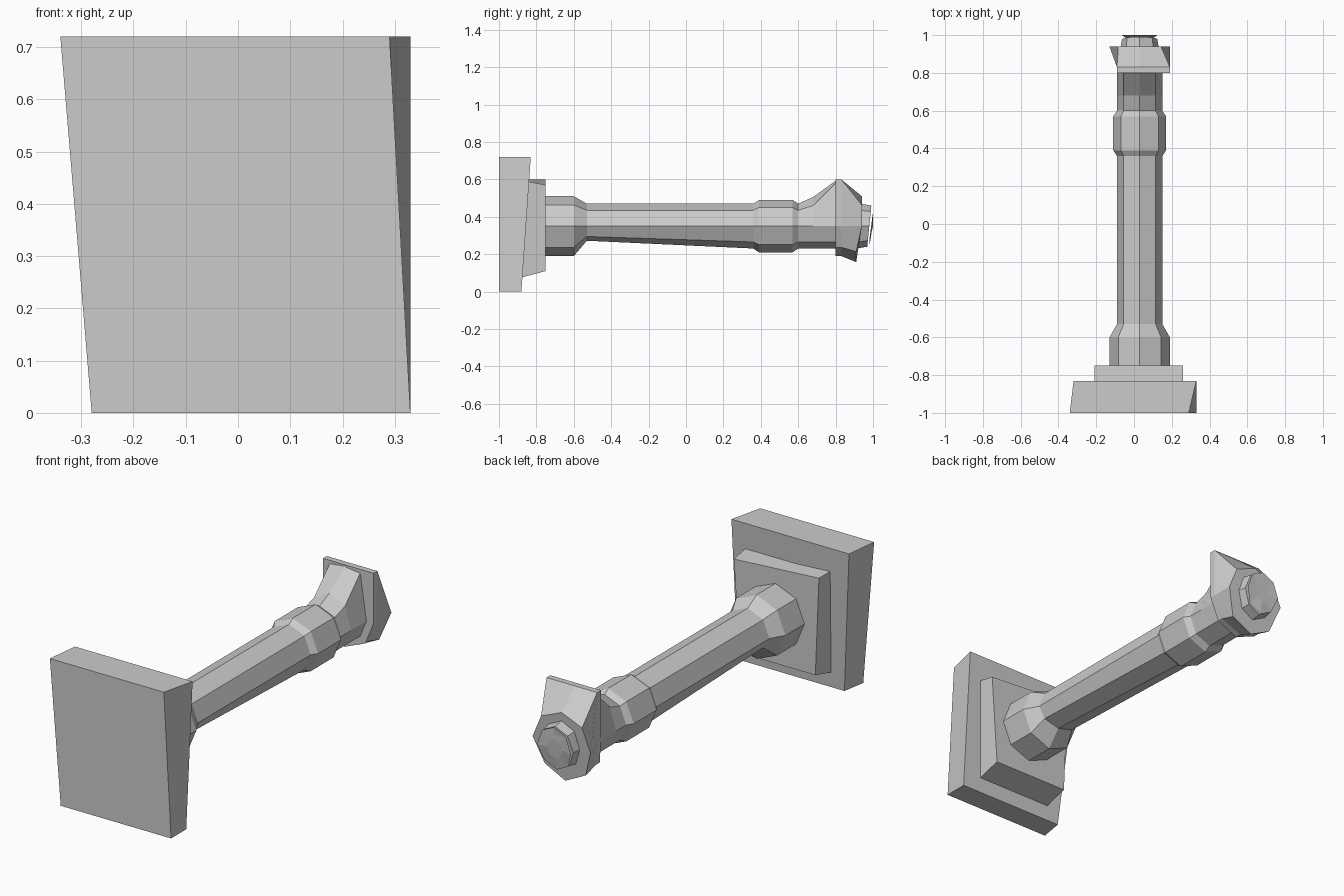
import bpy
import bmesh
from math import pi
from mathutils import Matrix, Vector

default_cube = bpy.data.objects.get("Cube")
if default_cube:
    bpy.data.objects.remove(default_cube, do_unlink=True)

GREY = (0.6, 0.6, 0.6, 1)
stone = bpy.data.materials.new("grey stone")
stone.use_nodes = True
stone.diffuse_color = GREY
for node in stone.node_tree.nodes:
    if node.type == 'BSDF_PRINCIPLED':
        node.inputs["Base Color"].default_value = GREY

# Axis and main radii of the column
axis = Vector((0.03, 0, 0.35))
foot_radius = 0.16
collar_radius = 0.14
shaft_radius = 0.12


def finish(name, bm):
    """Turn the bmesh into a flat shaded stone object."""
    bmesh.ops.recalc_face_normals(bm, faces=bm.faces)
    mesh = bpy.data.meshes.new(name)
    bm.to_mesh(mesh)
    bm.free()
    mesh.materials.append(stone)
    part = bpy.data.objects.new(name, mesh)
    bpy.context.collection.objects.link(part)


def block(name, left, right, front, back, bottom, top, weathering):
    """Box whose corners are shifted by a weathering rule."""
    bm = bmesh.new()
    bmesh.ops.create_cube(bm, size=1)
    for vert in bm.verts:
        is_right, is_back, is_top = (value > 0 for value in vert.co)
        vert.co.x = right if is_right else left
        vert.co.y = back if is_back else front
        vert.co.z = top if is_top else bottom
        vert.co += Vector(weathering(is_right, is_back, is_top))
    finish(name, bm)


def drum(name, start, end, start_radius, end_radius, reshape=None):
    """Eight-sided tapering piece along the axis, with corners up and sideways."""
    bm = bmesh.new()
    bmesh.ops.create_cone(bm, cap_ends=True, segments=8, depth=1,
                          radius1=start_radius, radius2=end_radius)
    turn = Matrix.Rotation(-pi / 2, 4, 'X')
    bmesh.ops.transform(bm, matrix=turn, verts=bm.verts)
    for vert in bm.verts:
        at_end = vert.co.y > 0
        vert.co.y = end if at_end else start
        if reshape:
            reshape(vert.co, at_end)
        vert.co += axis
    finish(name, bm)


# Plinth: left side leans outward, one front corner is worn back
def plinth_wear(is_right, is_back, is_top):
    if is_right:
        x = -0.04 if is_top and not is_back else 0
    else:
        x = (-0.06 if is_top else 0) + (0.02 if is_back else 0)
    y = -0.05 if is_back and not is_top else 0
    return x, y, 0


block("plinth", left=-0.28, right=0.33, front=-1, back=-0.83,
      bottom=0, top=0.72, weathering=plinth_wear)


# Step: narrows toward the foot and has a chipped upper corner
def step_wear(is_right, is_back, is_top):
    x = 0 if is_top else (-0.03 if is_right else 0.02)
    if not is_back:
        return x, 0, 0
    if is_top:
        return x, 0, -0.03 if is_right else 0
    return x, 0, 0.04


block("plinth_step", left=-0.21, right=0.26, front=-0.9, back=-0.75,
      bottom=0.07, top=0.6, weathering=step_wear)


# Shaft: worn thin underneath and on the left next to the foot
def worn_shaft(co, at_end):
    if not at_end and co.z < -0.01:
        co.z *= 0.65


def worn_taper(co, at_end):
    if at_end:
        worn_shaft(co, False)


drum("foot", -0.78, -0.6, foot_radius, foot_radius)
drum("foot_taper", -0.6, -0.53, foot_radius, shaft_radius, worn_taper)
drum("shaft", -0.53, 0.37, shaft_radius, shaft_radius, worn_shaft)

# Collar with sloped shoulders
drum("collar_front_slope", 0.36, 0.39, shaft_radius, collar_radius)
drum("collar", 0.39, 0.57, collar_radius, collar_radius)
drum("collar_back_slope", 0.57, 0.6, collar_radius, shaft_radius)


# Upper faces of the neck and head flare into a wide square edge
def flare(co, height):
    """Raise the upper half to a height, squaring it where it is tall."""
    radius = shaft_radius
    if co.z > 0.01:
        co.z = height
        if abs(co.x) < 0.01:
            co.z += 0.01
    co.x = max(-radius, min(radius, co.x))


def neck_start(co, at_end):
    if at_end and co.z > 0.01:
        co.z *= 1.3


def neck_flare(co, at_end):
    if at_end:
        flare(co, 0.24)
    else:
        neck_start(co, True)


drum("neck", 0.6, 0.68, shaft_radius, shaft_radius, neck_start)
drum("neck_flare", 0.68, 0.81, shaft_radius, shaft_radius, neck_flare)


# Head: tall wide edge in front, lower and rounder behind
def head_front_shape(co, at_end):
    if co.z > 0.01:
        if abs(co.x) > 0.01:
            co.x = foot_radius if co.x > 0 else -collar_radius
        co.z = 0.25
    if co.x < -shaft_radius:
        co.x = -shaft_radius


def head_back_shape(co, at_end):
    if not at_end:
        head_front_shape(co, at_end)
    elif co.z < -0.01:
        co.z *= 1.2
        co.y -= 0.03


def tip_shape(co, at_end):
    co.x *= 0.85
    if at_end:
        co.y += co.z / 10
    elif co.z > 0:
        co.y += 0.02


drum("head_edge", 0.8, 0.83, foot_radius, foot_radius, head_front_shape)
drum("head", 0.83, 0.94, foot_radius, foot_radius, head_back_shape)
drum("head_tip", 0.91, 0.98, shaft_radius, 0.11, tip_shape)
drum("head_tip_end", 0.98, 0.995, 0.11, 0.05, tip_shape)
